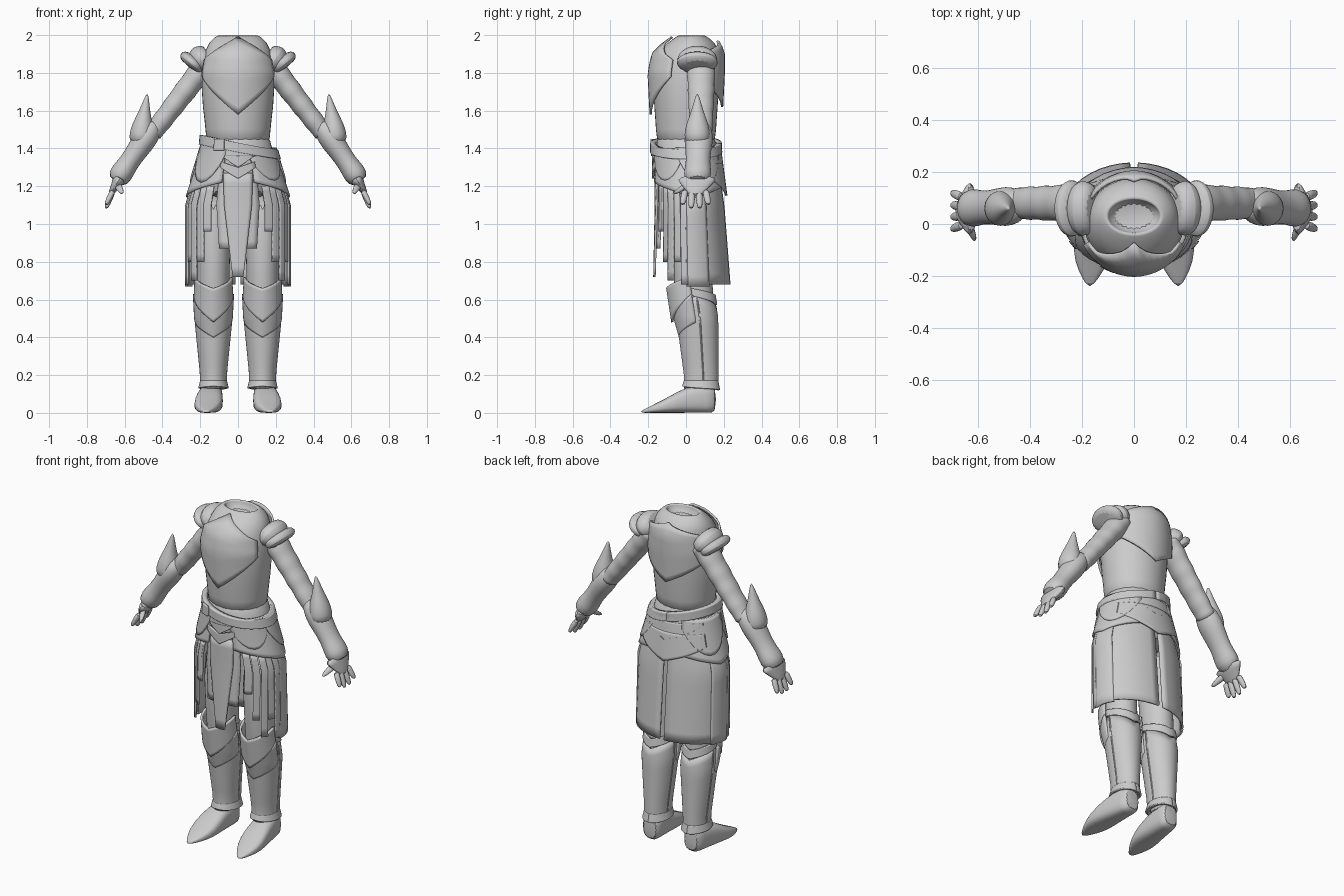
import bpy, bmesh, math
from mathutils import Vector

cube = bpy.data.objects.get("Cube")
if cube:
    bpy.data.objects.remove(cube, do_unlink=True)

steel = bpy.data.materials.new("plain_grey")
steel.use_nodes = True
GREY = (.6, .6, .6, 1)
steel.diffuse_color = GREY
steel.node_tree.nodes["Principled BSDF"].inputs["Base Color"].default_value = GREY

# Profiles: height, half width, half depth, centre y
BODY = [(.6, .27, .2, .03), (1.1, .27, .18, .02), (1.4, .18, .16, 0), (1.5, .17, .16, 0), (1.6, .19, .17, 0),
        (1.8, .2, .18, 0), (1.9, .18, .17, .01), (1.96, .16, .13, .03), (2, .11, .07, .03)]
LEG = [(.1, .06, .08, .08), (.2, .06, .08, .08), (.5, .09, .1, .06), (.7, .08, .1, .03), (1.2, .11, .13, .03)]
LEG_X = .13


def profile_at(profile, z):
    """Half width, half depth and centre y of a profile at a height."""
    z = min(max(z, profile[0][0]), profile[-1][0])
    for low, high in zip(profile, profile[1:]):
        if z <= high[0]:
            blend = (z - low[0]) / (high[0] - low[0])
            return Vector(low[1:]).lerp(Vector(high[1:]), blend)


def finish(name, bm, mirror):
    """Turn the bmesh into a smooth-shaded object, mirrored for paired parts."""
    bmesh.ops.recalc_face_normals(bm, faces=bm.faces)
    mesh = bpy.data.meshes.new(name)
    bm.to_mesh(mesh)
    bm.free()
    mesh.materials.append(steel)
    part = bpy.data.objects.new(name, mesh)
    bpy.context.collection.objects.link(part)
    bpy.ops.object.select_all(action='DESELECT')
    bpy.context.view_layer.objects.active = part
    part.select_set(True)
    bpy.ops.object.shade_smooth_by_angle(angle=math.radians(40))
    if mirror:
        part.modifiers.new("Mirror", 'MIRROR')
    return part


def loft(name, sections, mirror=False, sides=20, boxy=1):
    """Skin elliptical sections, each given as a centre and two half axes.
    A boxy exponent under one squares the sections off."""
    bm = bmesh.new()
    rings = []
    for centre, across, along in sections:
        ring = []
        for i in range(sides):
            angle = math.tau * i / sides
            c, s = (math.copysign(abs(v) ** boxy, v) for v in (math.cos(angle), math.sin(angle)))
            ring.append(bm.verts.new(Vector(centre) + Vector(across) * c + Vector(along) * s))
        rings.append(ring)
    for low, high in zip(rings, rings[1:]):
        for i in range(sides):
            following = (i + 1) % sides
            bm.faces.new((low[i], low[following], high[following], high[i]))
    bm.faces.new(rings[0])
    bm.faces.new(rings[-1])
    smooth = finish(name, bm, mirror).modifiers.new("Smooth", 'SUBSURF')
    smooth.levels = smooth.render_levels = 1


def stack(name, profile, x=0, mirror=False):
    """Loft the horizontal sections of a profile."""
    loft(name, [((x, y, z), (wide, 0, 0), (0, deep, 0)) for z, wide, deep, y in profile], mirror)


def limb(name, start, end, radii, depth=1.2, sides=16):
    """Paired tube with evenly spaced radii; depth stretches it in y."""
    start, end = Vector(start), Vector(end)
    axis = end - start
    side = Vector((-axis.z, 0, axis.x)).normalized()
    steps = len(radii) - 1
    loft(name, [(start.lerp(end, i / steps), side * r, (0, r * depth, 0)) for i, r in enumerate(radii)], True, sides)


def plate(name, middle, half, top, bottom, rise=0, lift=0, bend=1, off=.015, ridge=0, flare=0, narrow=0, tilt=0,
          thick=.012, profile=BODY, x=0, mirror=False):
    """Shell around a profile, centred on an angle from the front.
    Rise and lift move the top and bottom edges at the sides; bend rounds them."""
    bm = bmesh.new()
    columns, rows = 2 * max(4, half // 8), 10
    grid = []
    for i in range(columns + 1):
        across = 2 * i / columns - 1
        edge = abs(across) ** bend
        high, low = top + rise * edge, bottom + lift * edge
        column = []
        for j in range(rows + 1):
            down = j / rows
            angle = math.radians(middle + half * across * (1 - narrow * down))
            z = high + (low - high) * down + tilt * math.sin(angle)
            wide, deep, y = profile_at(profile, z)
            out = off + ridge * (1 - edge) + flare * down
            column.append(bm.verts.new((x + (wide + out) * math.sin(angle), y - (deep + out) * math.cos(angle), z)))
        grid.append(column)
    for left, right in zip(grid, grid[1:]):
        for j in range(rows):
            bm.faces.new((left[j], right[j], right[j + 1], left[j + 1]))
    solid = finish(name, bm, mirror).modifiers.new("Thickness", 'SOLIDIFY')
    solid.thickness, solid.offset = thick, 0


def leg_plate(name, middle, half, top, bottom, **shape):
    plate(name, middle, half, top, bottom, profile=LEG, x=LEG_X, mirror=True, **shape)


# Torso with a sunken neck opening
neck = [(2, .1, .065, .03), (1.94, .09, .06, .03)]
stack("torso", [row for row in BODY if row[0] > 1.3] + neck)
plate("breastplate", 0, 65, top=1.99, bottom=1.58, rise=-.12, lift=.2, off=.008, ridge=.01)
plate("backplate", 180, 85, top=1.97, bottom=1.62, rise=-.08, lift=.18, off=.01, ridge=.01)

# Hips, belts and overlapping hip plates
stack("hips", [row for row in BODY if 1 < row[0] < 1.6])
plate("fauld", 100, 80, top=1.4, bottom=1.14, lift=.08, off=.005, flare=.01, mirror=True)
plate("slanted_belt", 0, 180, top=1.43, bottom=1.38, tilt=-.04, off=.015, thick=.03)
plate("level_belt", 0, 180, top=1.4, bottom=1.36, off=.01, thick=.03)
plate("buckle", -28, 8, top=1.45, bottom=1.39, off=.035)
plate("right_hip_plate", -50, 32, top=1.46, bottom=1.22, rise=-.05, lift=.15, bend=2, off=.02)
plate("left_hip_plate", 50, 32, top=1.37, bottom=1.23, rise=-.02, lift=.11, bend=2, off=.015)
plate("side_hip_plate", 115, 40, top=1.4, bottom=1.2, lift=.15, bend=2, off=.02, mirror=True)
for i, word in enumerate(("upper", "lower")):
    drop = .06 * i
    plate(word + "_front_point", 0, 24, top=1.36 - drop, bottom=1.3 - drop, rise=.03, lift=.06)
    plate(word + "_back_point", 180, 60, top=1.38 - drop, bottom=1.27 - drop * 2, lift=.1, off=.02)

# Hanging skirt panels
plate("front_panel", 0, 28, top=1.26, bottom=.87, narrow=.2, off=-.01)
plate("front_tabard", 0, 20, top=1.27, bottom=.72, narrow=.7, off=0)
for i, hem in enumerate((.96, .8, .7, .8, .68)):
    plate(f"skirt_strip_{i + 1}", 36 + i * 11, 5, top=1.2, bottom=hem, off=.005 * (1 - i % 2), mirror=True)
plate("side_panel", 100, 17, top=1.2, bottom=.67, off=.005, mirror=True)
plate("back_panel", 143, 34, top=1.25, bottom=.68, off=-.005, flare=.01, mirror=True)

# Legs, greaves and knee guards
stack("leg", LEG, LEG_X, mirror=True)
leg_plate("greave", 0, 100, top=.5, bottom=.13, rise=.13, off=.005)
leg_plate("calf_guard", 180, 85, top=.56, bottom=.13, rise=.06, off=.005)
leg_plate("greave_wing", 0, 85, top=.5, bottom=.4, rise=.13, lift=.08, off=.02, flare=-.015)
leg_plate("knee_guard", 0, 85, top=.66, bottom=.48, rise=.06, lift=.15, ridge=.02)
leg_plate("knee_strap", 180, 95, top=.62, bottom=.57, rise=.04, lift=.05, off=.01)

# Pointed flat-soled shoes and ankle cuffs
SHOE = [(.16, .05, .14), (.12, .06, .16), (0, .07, .14), (-.1, .08, .08), (-.18, .05, .04), (-.24, .01, .01)]
loft("shoe", [((.15 - y / 12, y, tall / 2), (wide, 0, 0), (0, 0, tall / 2)) for y, wide, tall in SHOE],
     mirror=True, boxy=.7)
leg_plate("ankle_cuff", 0, 180, top=.17, bottom=.14, lift=-.02, off=.005, flare=.01)

# Arms with overlapping bands, and layered shoulder guards
bands = [.064 - .001 * i + .004 * (i % 3 == 0) for i in range(16)]
limb("arm", (.16, .08, 1.86), (.46, .08, 1.47), bands)
limb("shoulder_guard", (.15, .06, 1.9), (.24, .06, 1.84), [.06, .07, .08, .07, .05], depth=1.4)
limb("shoulder_rim", (.22, .06, 1.88), (.26, .06, 1.83), [.06, .08, .08, .06], depth=1.4)

# Forearm guards with a tall elbow blade and flared cuff
limb("forearm_guard", (.43, .07, 1.54), (.65, .06, 1.22), [.04, .06, .065, .06, .055, .055, .065, .05])
limb("elbow_blade", (.48, .06, 1.69), (.52, .06, 1.42), [.005, .02, .035, .055, .065, .06], depth=1.1)

# Hands
limb("palm", (.62, .06, 1.25), (.68, .05, 1.15), [.04, .03, .02, .01], depth=3)
for i in range(4):
    reach = i - 1.5
    y, tip = .05 + .036 * reach, 1.07 + .02 * abs(reach)
    limb(f"finger_{i + 1}", (.66, y, 1.18), (.7, y + .01 * reach, tip), [.015, .016, .015, .01], sides=10)
limb("thumb", (.64, .01, 1.21), (.61, -.06, 1.16), [.02, .02, .015, .01], sides=10)
